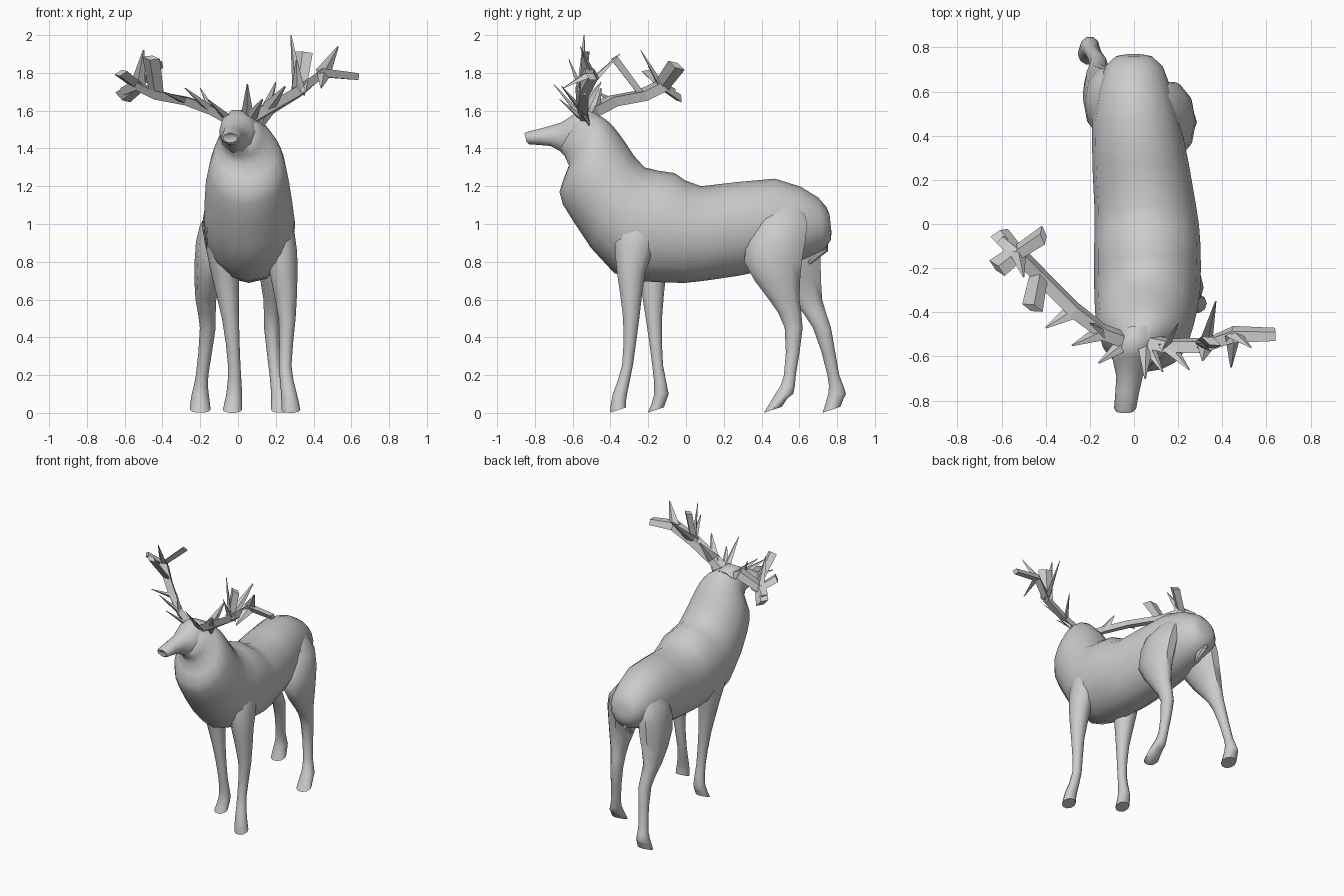
import bpy, math
from mathutils import Vector

if "Cube" in bpy.data.objects:
    bpy.data.objects.remove(bpy.data.objects["Cube"])

coat = bpy.data.materials.new("grey_coat")
coat.use_nodes = True
coat.diffuse_color = (.6, .6, .6, 1)
coat.node_tree.nodes["Principled BSDF"].inputs["Base Color"].default_value = coat.diffuse_color


def spline(knots):
    """Pass a smooth curve through the knots, adding one row between neighbours."""
    rows = [Vector(knot) for knot in knots]
    padded = [rows[0]] + rows + [rows[-1]]
    result = []
    for before, start, end, after in zip(padded, padded[1:], padded[2:], padded[3:]):
        middle = (start + end) / 2 + (start + end - before - after) / 16
        result += [start, middle]
    return result + [rows[-1]]


def loft(name, rings, sides, smooth=True):
    """Skin a list of (centre, side vector, up vector) ellipses and cap both ends."""
    verts, faces = [], []
    for centre, side, up in rings:
        for i in range(sides):
            angle = math.tau * i / sides
            verts.append(centre + side * math.cos(angle) + up * math.sin(angle))
    for base in range(0, len(verts) - sides, sides):
        for i in range(sides):
            a, b = base + i, base + (i + 1) % sides
            faces.append((a, b, b + sides, a + sides))
    last = len(verts) - sides
    faces += [tuple(range(sides)), tuple(range(last, len(verts)))]
    mesh = bpy.data.meshes.new(name)
    mesh.from_pydata(verts, [], faces)
    mesh.materials.append(coat)
    obj = bpy.data.objects.new(name, mesh)
    bpy.context.collection.objects.link(obj)
    bpy.ops.object.select_all(action='DESELECT')
    obj.select_set(True)
    bpy.context.view_layer.objects.active = obj
    bpy.ops.object.mode_set(mode='EDIT')
    bpy.ops.mesh.select_all(action='SELECT')
    bpy.ops.mesh.normals_make_consistent(inside=False)
    bpy.ops.object.mode_set(mode='OBJECT')
    if smooth:
        bpy.ops.object.shade_smooth_by_angle(angle=math.radians(50))


def trunk(name, upper, lower, middle, half_width, sides):
    """Loft between an upper and a lower (y, z) outline."""
    knots = [(*top, *low, x, w) for top, low, x, w in zip(upper, lower, middle, half_width)]
    rings = []
    for top_y, top_z, low_y, low_z, x, w in spline(knots):
        top, low = Vector((x, top_y, top_z)), Vector((x, low_y, low_z))
        rings.append(((top + low) / 2, Vector((w, 0, 0)), (top - low) / 2))
    loft(name, rings, sides)


def leg(name, joints, heights, half_width, half_depth):
    """Loft down the (x, y) joints; the lowest rings tip up at the heel to form the hoof."""
    knots = [(*joint, z, w, d) for joint, z, w, d in zip(joints, heights, half_width, half_depth)]
    rings = []
    for x, y, z, w, d in spline(knots):
        lift = d / 3 if z < .1 else 0
        rings.append((Vector((x, y, z + lift)), Vector((w, 0, 0)), Vector((0, d, lift))))
    loft(name, rings, sides=10)


def rod(name, points, widths, flatness, sides=4):
    """Flattened bar with a given half width at each point."""
    rings = []
    for i, (point, width) in enumerate(zip(points, widths)):
        ahead = points[min(i + 1, len(points) - 1)]
        behind = points[max(i - 1, 0)]
        along = (Vector(ahead) - Vector(behind)).normalized()
        side = along.cross(Vector((.3, .5, .8))).normalized()
        rings.append((Vector(point), side * width, along.cross(side) * width * flatness))
    loft(name, rings, sides, smooth=False)


def antler(side, beam, pointed, broad):
    """Main beam, plus tines given as (beam point, tip)."""
    widths = [.045] * (len(beam) - 1) + [.035]
    rod("antler_beam_" + side, beam, widths, flatness=.6)
    for kind, tines, tip_width in (("pointed", pointed, .004), ("broad", broad, .05)):
        for i, (root, tip) in enumerate(tines):
            rod(f"{kind}_tine_{side}_{i}", [beam[root], tip], [.042, tip_width], flatness=.4)


# Body, from rump to throat
trunk("body",
      upper=[(.76, 1.05), (.7, 1.14), (.47, 1.24), (.08, 1.2), (-.06, 1.27),
             (-.22, 1.3), (-.32, 1.43), (-.38, 1.51), (-.45, 1.57), (-.55, 1.6)],
      lower=[(.77, .96), (.73, .86), (.45, .76), (.1, .7), (-.1, .69),
             (-.38, .74), (-.6, 1.02), (-.67, 1.17), (-.62, 1.31), (-.67, 1.39)],
      middle=[0, 0, .01, .05, .06, .06, .05, .05, .04, 0],
      half_width=[.05, .13, .2, .23, .24, .24, .22, .19, .14, .09], sides=16)

# Head and muzzle
trunk("head",
      upper=[(-.46, 1.58), (-.55, 1.61), (-.66, 1.54), (-.84, 1.49), (-.85, 1.48)],
      lower=[(-.55, 1.36), (-.65, 1.37), (-.72, 1.41), (-.83, 1.42), (-.84, 1.44)],
      middle=[.02, 0, -.02, -.04, -.04],
      half_width=[.1, .1, .06, .05, .03], sides=10)

# Front legs share one thickness profile, from shoulder to hoof
front_shape = dict(heights=[1.15, .95, .75, .5, .25, .1, 0],
                   half_width=[.04, .08, .075, .045, .033, .042, .05],
                   half_depth=[.07, .12, .08, .045, .03, .04, .045])
leg("front_leg_left", [(.18, -.24), (.22, -.26), (.24, -.29), (.26, -.29),
                       (.25, -.31), (.27, -.35), (.28, -.36)], **front_shape)
leg("front_leg_right", [(-.06, -.2), (-.09, -.2), (-.07, -.18), (-.04, -.17),
                        (-.02, -.15), (-.02, -.13), (-.03, -.16)], **front_shape)

# Hind legs share another, from haunch to hoof
hind_shape = dict(heights=[1.15, 1, .8, .6, .45, .2, .1, 0],
                  half_width=[.04, .09, .09, .055, .042, .033, .045, .055],
                  half_depth=[.08, .15, .16, .085, .05, .033, .05, .05])
leg("hind_leg_left", [(.07, .52), (.16, .5), (.19, .46), (.19, .52),
                      (.18, .57), (.2, .55), (.22, .52), (.23, .46)], **hind_shape)
leg("hind_leg_right", [(-.04, .54), (-.11, .55), (-.14, .56), (-.17, .64),
                       (-.16, .72), (-.19, .78), (-.2, .8), (-.2, .77)], **hind_shape)

# Tail tucked under the rump
rod("tail", [(0, .72, .96), (0, .72, .87), (0, .65, .79)], [.05, .04, .01], flatness=.5, sides=6)

# Antlers: brow tines near the head and a crown of tines further out
antler("left",
       beam=[(.05, -.53, 1.54), (.15, -.55, 1.6), (.32, -.55, 1.7), (.45, -.5, 1.8), (.64, -.5, 1.78)],
       pointed=[(0, (.05, -.7, 1.74)), (0, (.13, -.67, 1.66)), (1, (.25, -.66, 1.73)),
                (1, (.2, -.45, 1.75)), (1, (.12, -.5, 1.5)), (2, (.37, -.35, 1.9)),
                (2, (.31, -.62, 1.87)), (2, (.28, -.54, 2)), (3, (.53, -.56, 1.94)),
                (3, (.44, -.65, 1.72))],
       broad=[(2, (.35, -.53, 1.91))])
antler("right",
       beam=[(-.03, -.53, 1.54), (-.14, -.49, 1.6), (-.27, -.39, 1.65), (-.43, -.23, 1.68),
             (-.53, -.13, 1.73), (-.6, -.07, 1.7)],
       pointed=[(0, (-.16, -.63, 1.66)), (1, (-.28, -.55, 1.72)), (1, (-.2, -.45, 1.72)),
                (2, (-.4, -.47, 1.7)), (4, (-.5, -.24, 1.92))],
       broad=[(3, (-.46, -.38, 1.88)), (4, (-.41, -.05, 1.84)),
              (4, (-.61, -.04, 1.67)), (4, (-.62, -.2, 1.8))])
